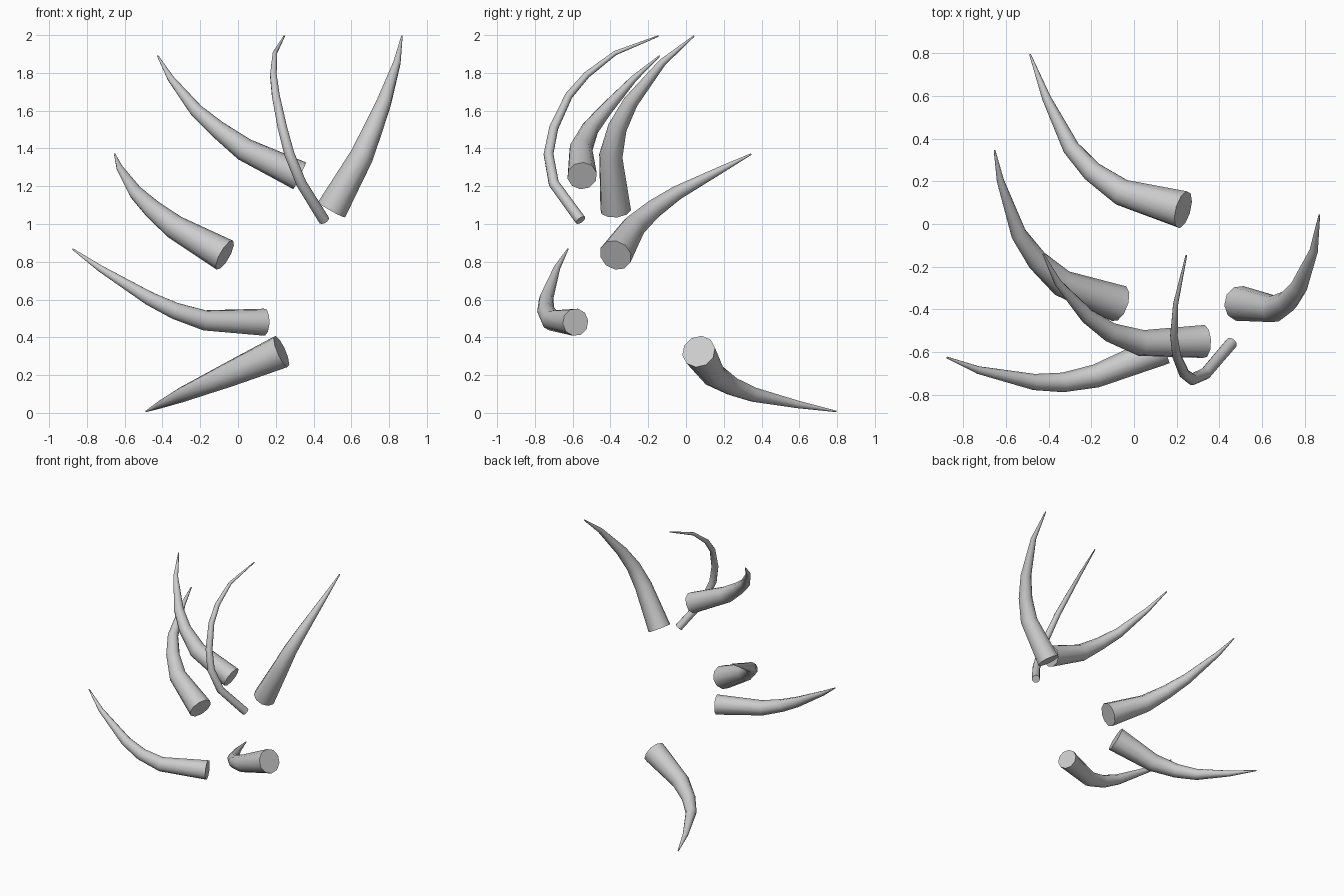
import bpy, bmesh, math
from mathutils import Vector

SIDES = 10
TIP = 0.004


def horn(name, path, radii):
    """Tapered tube swept along a bent path, smooth sides with a flat base cap."""
    pts = [Vector(p) for p in path]
    segs = [(b - a).normalized() for a, b in zip(pts, pts[1:])]
    tangents = [segs[0]] + [(a + b).normalized() for a, b in zip(segs, segs[1:])] + [segs[-1]]
    bm = bmesh.new()
    side = tangents[0].orthogonal().normalized()
    rings = []
    for p, t, r in zip(pts, tangents, list(radii) + [TIP]):
        side = (side - t * side.dot(t)).normalized()
        up = t.cross(side)
        ring = []
        for i in range(SIDES):
            a = 2 * math.pi * i / SIDES
            ring.append(bm.verts.new(p + (side * math.cos(a) + up * math.sin(a)) * r))
        rings.append(ring)
    for lo, hi in zip(rings, rings[1:]):
        for i in range(SIDES):
            j = (i + 1) % SIDES
            bm.faces.new((lo[i], lo[j], hi[j], hi[i])).smooth = True
    bm.faces.new(rings[0][::-1])
    bm.faces.new(rings[-1])
    me = bpy.data.meshes.new(name)
    bm.to_mesh(me)
    bm.free()
    ob = bpy.data.objects.new(name, me)
    bpy.context.collection.objects.link(ob)
    return ob


# Lowest horn, sweeping back
horn("horn_bottom",
     [(.23, .067, .325), (-.055, .147, .20), (-.195, .245, .14), (-.295, .357, .097),
      (-.41, .59, .045), (-.487, .795, .008)],
     (.09, .065, .05, .04, .021))

# Low front horn, sweeping left
horn("horn_low_front",
     [(.14, -.585, .48), (-.178, -.712, .49), (-.333, -.742, .54), (-.468, -.74, .605),
      (-.73, -.684, .765), (-.876, -.625, .868)],
     (.073, .055, .046, .038, .018))

# Middle left horn
horn("horn_middle",
     [(-.07, -.373, .835), (-.337, -.277, .985), (-.454, -.17, 1.08), (-.54, -.047, 1.165),
      (-.625, .2, 1.295), (-.653, .345, 1.37)],
     (.088, .064, .05, .038, .018))

# Upper left horn
horn("horn_upper_left",
     [(.327, -.55, 1.255), (.033, -.557, 1.395), (-.112, -.507, 1.505), (-.22, -.43, 1.60),
      (-.356, -.276, 1.77), (-.425, -.14, 1.89)],
     (.079, .062, .046, .036, .018))

# Thin upright horn
horn("horn_thin",
     [(.456, -.558, 1.02), (.335, -.70, 1.215), (.272, -.728, 1.37), (.235, -.70, 1.51),
      (.20, -.62, 1.68), (.187, -.525, 1.79), (.195, -.375, 1.905), (.245, -.147, 1.995)],
     (.029, .028, .027, .025, .021, .018, .012))

# Upper right horn
horn("horn_upper_right",
     [(.495, -.372, 1.075), (.655, -.398, 1.36), (.718, -.363, 1.51), (.773, -.293, 1.645),
      (.842, -.125, 1.855), (.868, .042, 1.995)],
     (.083, .063, .051, .04, .02))
